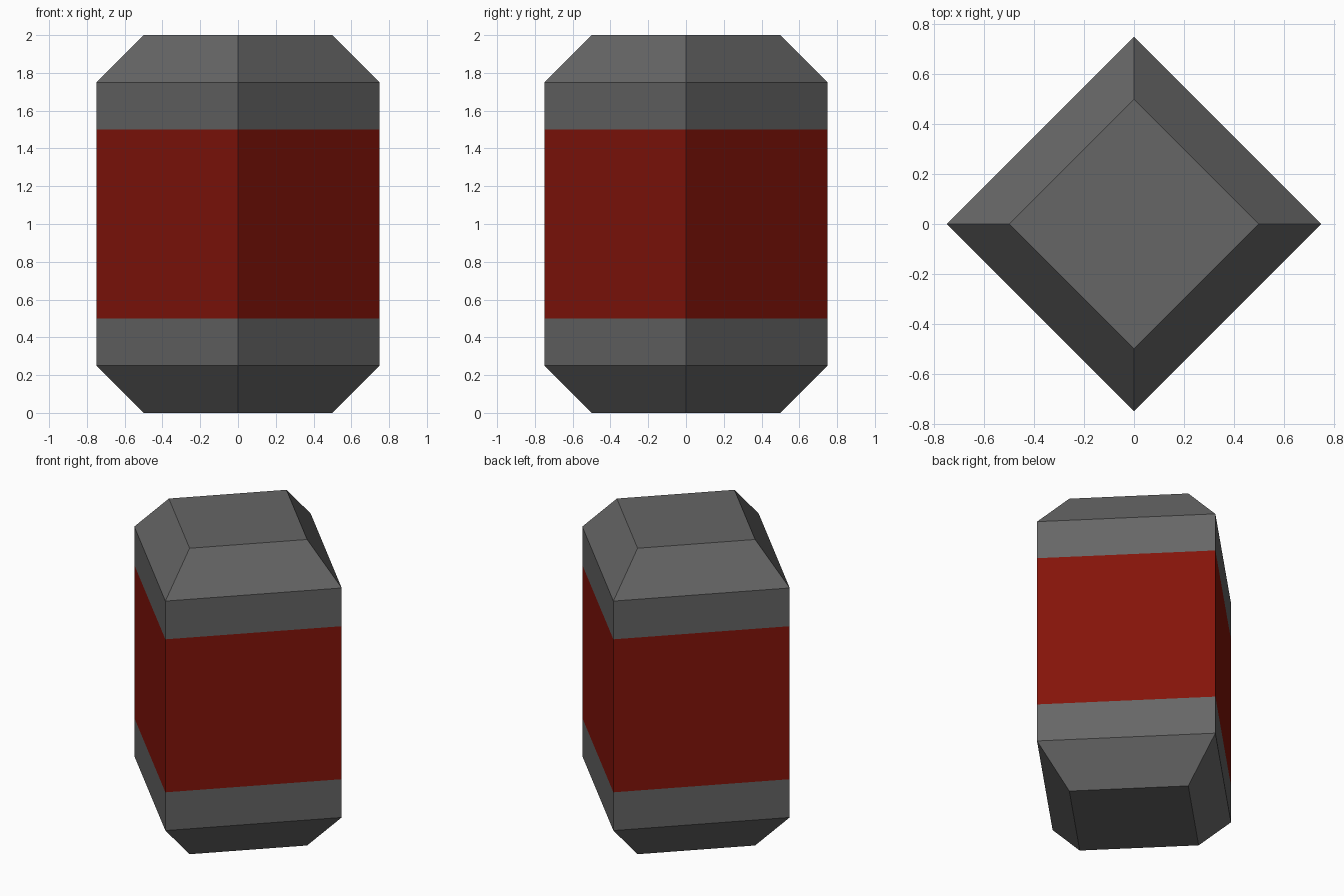
import bpy, bmesh, math

if "Cube" in bpy.data.objects:
    bpy.data.objects.remove(bpy.data.objects["Cube"])

SIDES = 4
DARK_GREY = (0.132, 0.132, 0.132, 1)
RED = (0.23, 0.007, 0.003, 1)


def lathe(name, profile, color, cap_bottom=False, cap_top=False):
    """Spin a (radius, z) profile into a flat-sided shell with corners on the axes."""
    bm = bmesh.new()
    rings = []
    for r, z in profile:
        angles = [2 * math.pi * i / SIDES for i in range(SIDES)]
        rings.append([bm.verts.new((r * math.cos(a), r * math.sin(a), z)) for a in angles])
    for low, high in zip(rings, rings[1:]):
        for i in range(SIDES):
            j = (i + 1) % SIDES
            bm.faces.new((low[i], low[j], high[j], high[i]))
    if cap_bottom:
        bm.faces.new(rings[0][::-1])
    if cap_top:
        bm.faces.new(rings[-1])
    mesh = bpy.data.meshes.new(name)
    bm.to_mesh(mesh)
    bm.free()
    obj = bpy.data.objects.new(name, mesh)
    bpy.context.collection.objects.link(obj)
    mat = bpy.data.materials.new(name + "_paint")
    mat.diffuse_color = color
    mat.use_nodes = True
    mat.node_tree.nodes["Principled BSDF"].inputs["Base Color"].default_value = mat.diffuse_color
    mesh.materials.append(mat)
    return obj


# Dark grey ends with tapered rims
lathe("bottom_end", [(0.5, 0), (0.75, 0.25), (0.75, 0.5)], DARK_GREY, cap_bottom=True)
lathe("top_end", [(0.75, 1.5), (0.75, 1.75), (0.5, 2)], DARK_GREY, cap_top=True)

# Red band around the middle
lathe("red_band", [(0.75, 0.5), (0.75, 1.5)], RED)
